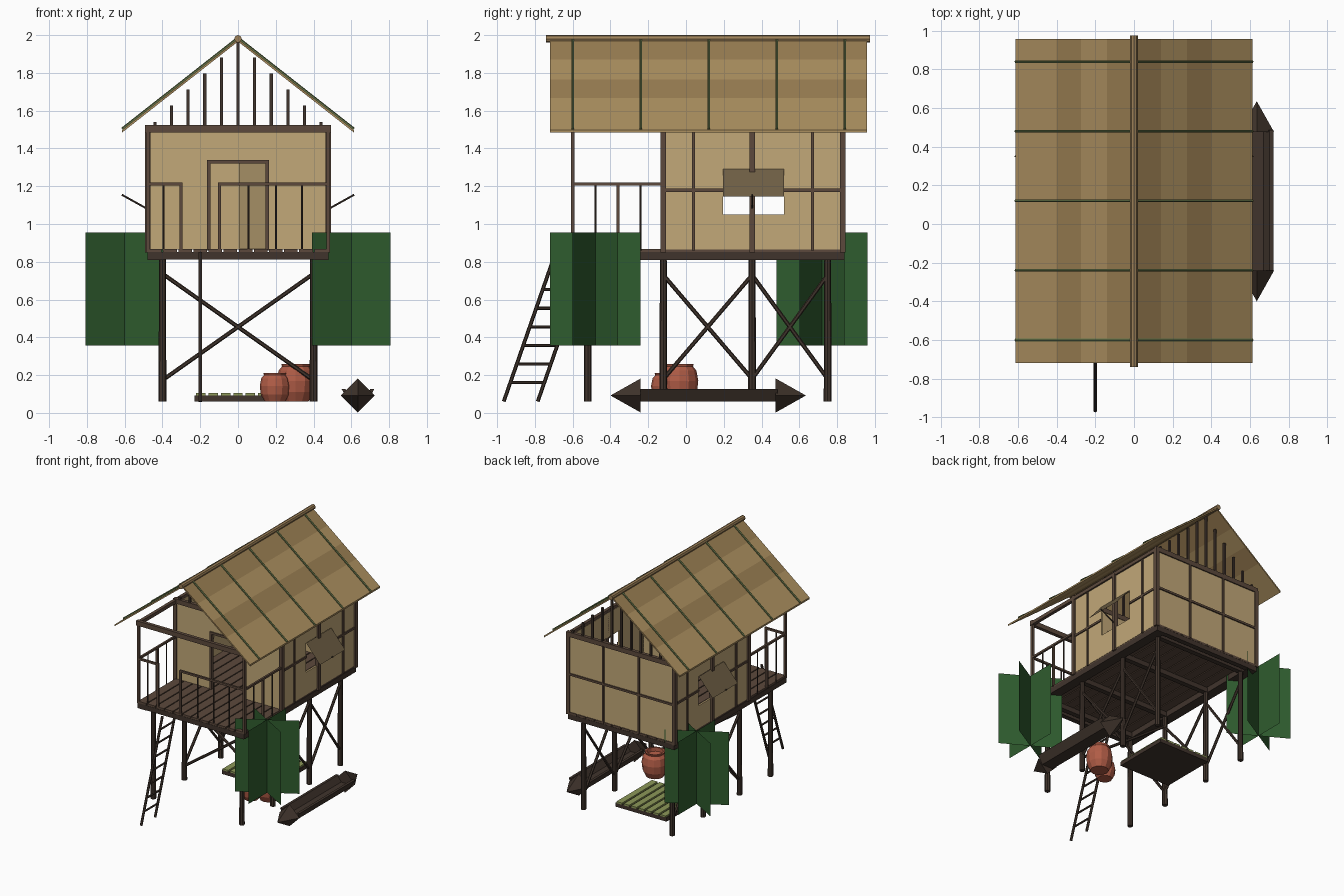
import bpy, bmesh
from math import radians, cos, sin, tau
from mathutils import Vector, Matrix

if "Cube" in bpy.data.objects:
    bpy.data.objects.remove(bpy.data.objects["Cube"])


def mat(name, hexcol):
    m = bpy.data.materials.new(name)
    c = [int(hexcol[i:i + 2], 16) / 255 for i in (0, 2, 4)]
    m.diffuse_color = [v / 12.92 if v < .04 else ((v + .055) / 1.055) ** 2.4 for v in c] + [1]
    m.use_nodes = True
    m.node_tree.nodes["Principled BSDF"].inputs["Base Color"].default_value = m.diffuse_color
    return m


DARK, FRAME = mat("dark_wood", "40342c"), mat("frame_wood", "5c493c")
WALL, FLAP = mat("woven_wall", "c2a878"), mat("flap_weave", "6e5e44")
THATCH_A, THATCH_B = mat("thatch_light", "ac9060"), mat("thatch_dark", "9a7e52")
RIDGE, LASH = mat("ridge_wood", "9c8058"), mat("green_bamboo", "66764a")
SLAT, LEAF, CLAY = mat("slat_green", "8c9858"), mat("leaf", "2f5c2e"), mat("clay", "b05c46")


class Part:
    """Collects primitives into one named object."""
    def __init__(self, name, material):
        self.name, self.material, self.bm = name, material, bmesh.new()

    def box(self, x0, x1, y0, y1, z0, z1):
        m = (Matrix.Translation(((x0 + x1) / 2, (y0 + y1) / 2, (z0 + z1) / 2))
             @ Matrix.Diagonal((x1 - x0, y1 - y0, z1 - z0, 1)))
        bmesh.ops.create_cube(self.bm, size=1, matrix=m)
        return self

    def rod(self, a, b, r, r2=None, n=6):
        a, b = Vector(a), Vector(b)
        m = Matrix.Translation((a + b) / 2) @ (b - a).to_track_quat('Z', 'Y').to_matrix().to_4x4()
        bmesh.ops.create_cone(self.bm, cap_ends=True, segments=n, radius1=r,
                              radius2=r if r2 is None else r2, depth=(b - a).length, matrix=m)
        return self

    def face(self, *pts):
        self.bm.faces.new([self.bm.verts.new(p) for p in pts])
        return self

    def prism(self, profile, y0, y1):
        a = [self.bm.verts.new((x, y0, z)) for x, z in profile]
        b = [self.bm.verts.new((x, y1, z)) for x, z in profile]
        for i in range(len(a)):
            j = (i + 1) % len(a)
            self.bm.faces.new((a[i], a[j], b[j], b[i]))
        self.bm.faces.new(a[::-1])
        self.bm.faces.new(b)
        bmesh.ops.recalc_face_normals(self.bm, faces=self.bm.faces[:])
        return self

    def done(self):
        me = bpy.data.meshes.new(self.name)
        self.bm.to_mesh(me)
        self.bm.free()
        me.materials.append(self.material)
        ob = bpy.data.objects.new(self.name, me)
        bpy.context.collection.objects.link(ob)
        return ob


SIDES = (-1, 1)
POST_Y = (-.52, -.12, .35, .75)

# stilts and cross braces
p = Part("stilts", DARK)
for s in SIDES:
    for y in POST_Y:
        p.rod((s * .4, y, .06), (s * .4, y, .83), .021, .018, 8)
p.done()
p = Part("cross_braces", DARK)
for za, zb in ((.18, .73), (.73, .18)):
    p.rod((-.39, -.12, za), (.39, -.12, zb), .011)
    for s in SIDES:
        for ya, yb in ((-.12, .35), (.35, .75)):
            p.rod((s * .4, ya, za), (s * .4, yb, zb), .011)
p.done()

# floor beams and planks
p = Part("floor_beams", DARK)
for s in SIDES:
    p.box(s * .44 - .04, s * .44 + .04, -.61, .84, .81, .853)
for y in (-.59,) + POST_Y + (.82,):
    p.box(-.44, .44, y - .02, y + .02, .812, .851)
p.done()
p = Part("floor_planks", FRAME)
for i in range(12):
    x = -.44 + i * .08
    p.box(x - .036, x + .036, -.61, .84, .852, .868)
p.done()

# walls with door and window openings
p = Part("front_wall", WALL)
for s in SIDES:
    p.box(min(s * .16, s * .475), max(s * .16, s * .475), -.125, -.11, .866, 1.49)
p.box(-.16, .16, -.125, -.11, 1.33, 1.49).done()
Part("back_wall", WALL).box(-.475, .475, .82, .835, .866, 1.49).done()
for s, n in ((-1, "left"), (1, "right")):
    x0, x1 = sorted((s * .463, s * .478))
    p = Part(n + "_wall", WALL)
    for y0, y1, z0, z1 in ((-.12, .195, .866, 1.49), (.52, .83, .866, 1.49),
                           (.195, .52, .866, 1.05), (.195, .52, 1.29, 1.49)):
        p.box(x0, x1, y0, y1, z0, z1)
    p.done()
    # propped window flap
    Part(n + "_window_flap", FLAP).face((s * .48, .195, 1.29), (s * .48, .52, 1.29),
                                        (s * .605, .52, 1.145), (s * .605, .195, 1.145)).done()
    Part(n + "_flap_prop", DARK).rod((s * .48, .35, 1.08), (s * .615, .35, 1.155), .005).done()

# door leaf standing ajar
a = radians(60)
dx, dy = .31 * cos(a), .31 * sin(a)
Part("door", WALL).face((.16, -.11, .87), (.16 - dx, -.11 + dy, .87),
                        (.16 - dx, -.11 + dy, 1.33), (.16, -.11, 1.33)).done()
p = Part("door_frame", FRAME)
for s in SIDES:
    p.box(s * .155 - .009, s * .155 + .009, -.135, -.105, .866, 1.335)
p.box(-.164, .164, -.135, -.105, 1.32, 1.338).done()

# house frame: corner posts, top beams, battens
p = Part("house_frame", FRAME)
for s in SIDES:
    for y, w in ((-.12, .015), (.35, .015), (.83, .015), (-.6, .01)):
        p.box(s * .478 - w, s * .478 + w, y - w, y + w, .85, 1.5)
    p.box(s * .478 - .013, s * .478 + .013, -.61, .84, 1.487, 1.515)
    for y in (.04, .67):
        p.box(s * .48 - .007, s * .48 + .007, y - .007, y + .007, .86, 1.49)
    for y0, y1 in ((-.12, .195), (.52, .83)):
        p.box(s * .48 - .007, s * .48 + .007, y0, y1, 1.17, 1.187)
    p.box(s * .16 - .008, s * .16 + .008, .83, .845, .86, 1.49)
for y in (-.6, -.12, .83):
    p.box(-.492, .492, y - .014, y + .014, 1.485, 1.523)
p.box(-.48, .48, .83, .845, 1.17, 1.187).done()

# gable sticks
p = Part("gable_sticks", DARK)
for y in (-.12, .83):
    for i in range(-5, 6):
        x = i * .088
        p.box(x - .008, x + .008, y - .008, y + .008, 1.51, 1.968 - .97 * abs(x))
p.done()

# porch railing
p = Part("porch_railing", FRAME)
for x0, x1 in ((-.48, -.295), (-.105, .48)):
    p.box(x0, x1, -.608, -.592, 1.203, 1.219)
for x in (-.302, -.098):
    p.box(x - .008, x + .008, -.608, -.592, .86, 1.215)
for s in SIDES:
    p.box(s * .478 - .008, s * .478 + .008, -.6, -.12, 1.203, 1.219)
    p.box(s * .478 - .008, s * .478 + .008, -.368, -.352, .86, 1.21)
p.done()
p = Part("porch_balusters", DARK)
for x in (-.395, .055, .2, .34):
    p.rod((x, -.6, .86), (x, -.6, 1.21), .006)
for s in SIDES:
    for y in (-.48, -.24):
        p.rod((s * .478, y, .86), (s * .478, y, 1.21), .005)
p.done()

# roof: thatch bands, green lashings, ridge pole
def rz(x):
    return 1.98 - .785 * abs(x)


edges = (0, .14, .275, .40, .613)
for s, n in ((-1, "left"), (1, "right")):
    for i in range(4):
        u, v = edges[i], edges[i + 1]
        Part(f"{n}_thatch_{i + 1}", THATCH_A if i % 2 else THATCH_B).prism(
            [(s * u, rz(u)), (s * v, rz(v)), (s * v, rz(v) - .014), (s * u, rz(u) - .014)],
            -.72, .957).done()
    p = Part(n + "_roof_lashings", LASH)
    for i in range(5):
        y = -.6 + i * .36
        p.rod((0, y, rz(0) + .004), (s * .613, y, rz(.613) + .004), .008)
    p.done()
Part("ridge_pole", RIDGE).rod((0, -.74, 1.98), (0, .975, 1.98), .02, n=8).done()

# ladder
p = Part("ladder", DARK)
for y in (-.965, -.785):
    p.rod((-.2, y, .06), (-.2, y + .275, .85), .01)
for i in range(7):
    z = .16 + i * .0985
    y = -.965 + (z - .06) * .348
    p.rod((-.2, y, z), (-.2, y + .18, z), .008)
p.done()

# low platform with slats
Part("platform_base", DARK).box(-.23, .23, .12, .58, .06, .092).done()
p = Part("platform_slats", SLAT)
for i in range(7):
    x = -.198 + i * .066
    p.box(x - .025, x + .025, .12, .58, .09, .104)
p.done()

# dugout canoe: open trough with pointed ends
C = .635
Part("canoe_hull", DARK).prism([(C + x, z) for x, z in (
    (-.087, .127), (-.05, .06), (.05, .06), (.087, .127),
    (.066, .127), (.035, .08), (-.035, .08), (-.066, .127))], -.24, .485).done()
p = Part("canoe_tips", DARK)
for y0, y1 in ((-.24, -.4), (.475, .635)):
    p.rod((C, y0, .092), (C, y1, .092), .09, 0, 4)
o = p.done()

# clay pots turned from a profile
def pot(name, x, y, r, h):
    p = Part(name, CLAY)
    prof = ((0, 0), (.68, 0), (.93, .25), (1, .55), (.9, .82), (.72, .93), (.76, 1), (.62, 1), (.6, .85), (0, .8))
    n, rings = 12, []
    for pr, pz in prof:
        rings.append([p.bm.verts.new((x + r * pr * cos(i * tau / n), y + r * pr * sin(i * tau / n), .06 + h * pz))
                      for i in range(n)])
    for a, b in zip(rings, rings[1:]):
        for i in range(n):
            j = (i + 1) % n
            p.bm.faces.new((a[i], a[j], b[j], b[i]))
    bmesh.ops.remove_doubles(p.bm, verts=p.bm.verts[:], dist=1e-5)
    p.done()


pot("small_pot", .195, -.105, .08, .15)
pot("large_pot", .305, -.035, .1, .2)

# crossed leaf cards
for n, cx, cy in (("front_right", .6, -.48), ("back_left", -.6, .72)):
    p = Part(n + "_foliage", LEAF)
    for deg in (30, 90, 150):
        x, y = .24 * cos(radians(deg)), .24 * sin(radians(deg))
        p.face((cx - x, cy - y, .358), (cx + x, cy + y, .358), (cx + x, cy + y, .955), (cx - x, cy - y, .955))
    p.done()
